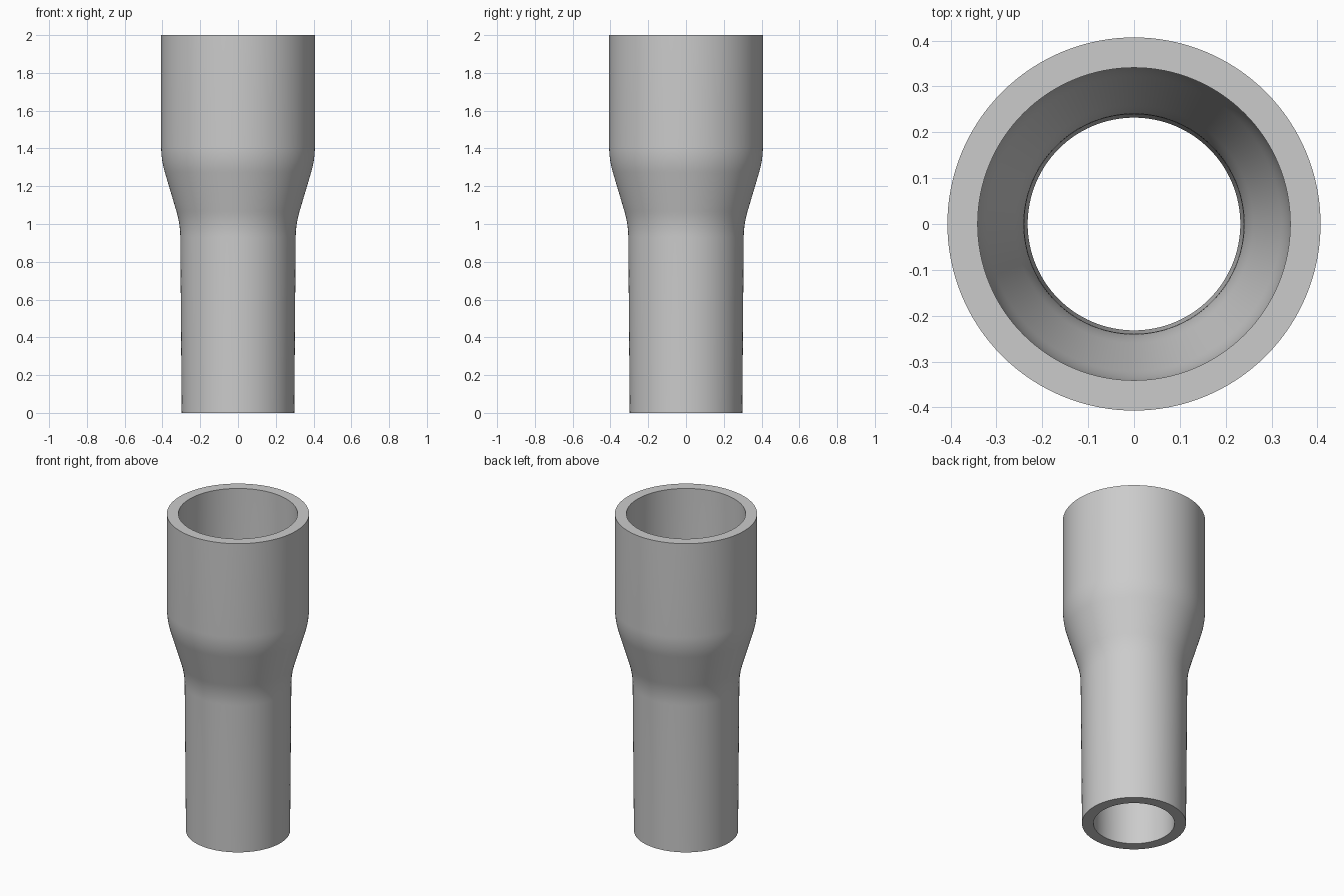
import bpy
import bmesh
import math
from mathutils import Vector

SEGMENTS = 128
WALL = 0.066

cube = bpy.data.objects.get("Cube")
if cube:
    bpy.data.objects.remove(cube, do_unlink=True)


def flat_material(name, colour):
    mat = bpy.data.materials.new(name)
    mat.use_nodes = True
    mat.diffuse_color = colour
    mat.node_tree.nodes["Principled BSDF"].inputs["Base Color"].default_value = colour
    return mat


def rounded_bend(before, corner, after, reach, steps=8):
    """Smooth curve that replaces a profile corner."""
    a = corner + (before - corner).normalized() * reach
    b = corner + (after - corner).normalized() * reach
    ts = [i / steps for i in range(steps + 1)]
    return [a * (1 - t) ** 2 + corner * 2 * t * (1 - t) + b * t ** 2 for t in ts]


def wall_profile(offset):
    """Radius and height of one wall, from the spigot up to the socket rim."""
    foot = Vector((0.298 - offset, 0))
    neck = Vector((0.306 - offset, 1.0))
    shoulder = Vector((0.407 - offset, 1.34))
    rim = Vector((0.407 - offset, 2))
    return ([foot] + rounded_bend(foot, neck, shoulder, 0.07)
            + rounded_bend(neck, shoulder, rim, 0.07) + [rim])


# Closed section: outer wall up, inner wall down
section = wall_profile(0) + wall_profile(WALL)[::-1]

# Revolve the section into the reducer
bm = bmesh.new()
rings = []
for radius, z in section:
    ring = []
    for i in range(SEGMENTS):
        angle = math.tau * i / SEGMENTS
        ring.append(bm.verts.new((radius * math.cos(angle), radius * math.sin(angle), z)))
    rings.append(ring)
for lower, upper in zip(rings, rings[1:] + rings[:1]):
    for i in range(SEGMENTS):
        j = (i + 1) % SEGMENTS
        bm.faces.new((lower[i], lower[j], upper[j], upper[i]))
bmesh.ops.recalc_face_normals(bm, faces=bm.faces)

mesh = bpy.data.meshes.new("pipe_reducer")
bm.to_mesh(mesh)
bm.free()
pipe = bpy.data.objects.new("pipe_reducer", mesh)
bpy.context.collection.objects.link(pipe)
mesh.materials.append(flat_material("light grey", (0.6, 0.6, 0.6, 1)))

# Smooth walls with crisp rims
bpy.ops.object.select_all(action="DESELECT")
pipe.select_set(True)
bpy.context.view_layer.objects.active = pipe
bpy.ops.object.shade_smooth_by_angle(angle=math.radians(30))
